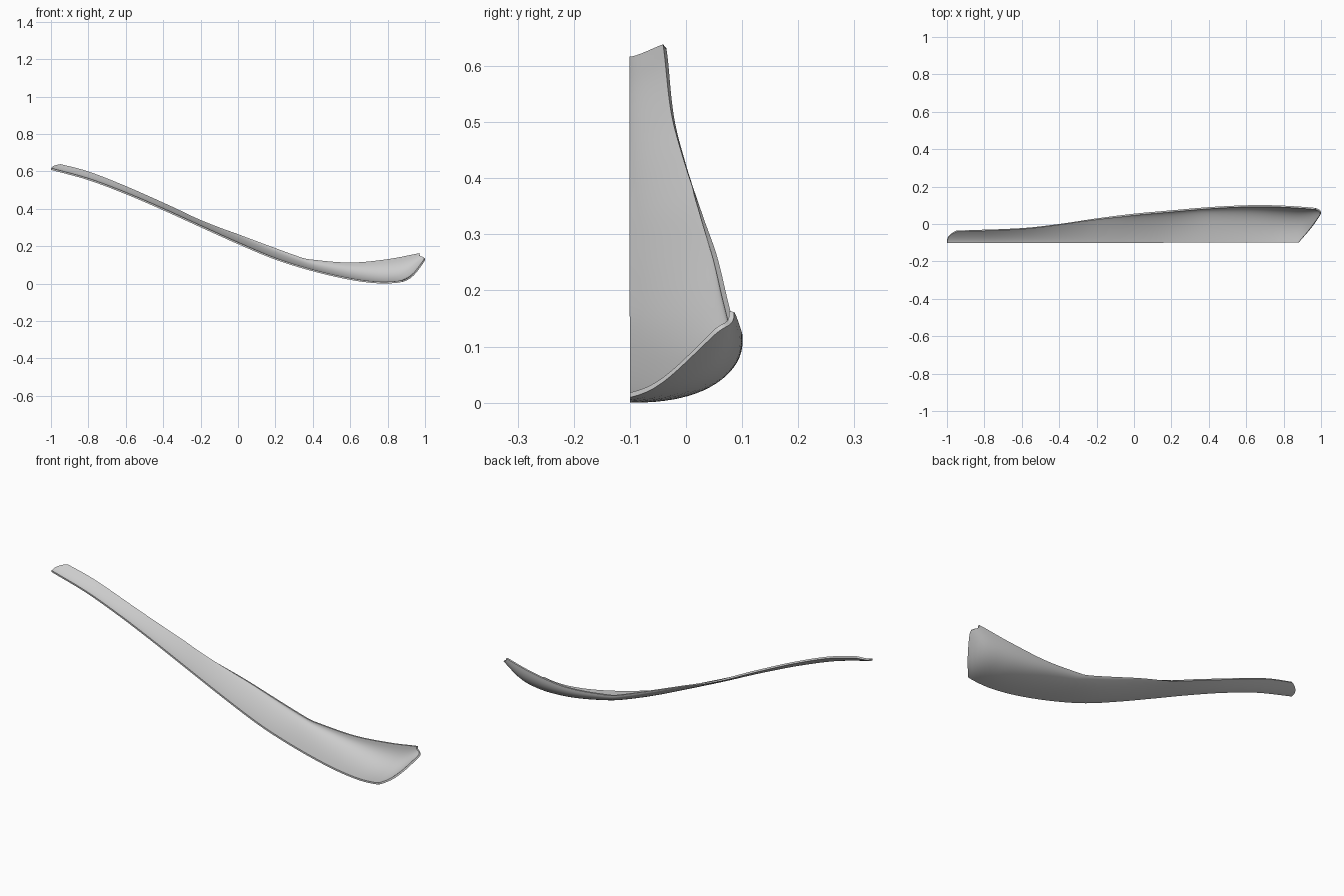
import bpy
import bmesh
import math

default_cube = bpy.data.objects.get("Cube")
if default_cube:
    bpy.data.objects.remove(default_cube, do_unlink=True)

LENGTH_STEPS = 80
CROSS_STEPS = 20
FRONT_Y = -0.1
THICKNESS = 0.009


def curve(points, x):
    """Smooth interpolation through a few profile points."""
    last = len(points) - 1
    x = min(max(x, points[0][0]), points[last][0])

    def slope(i):
        a, b = points[max(i - 1, 0)], points[min(i + 1, last)]
        return (b[1] - a[1]) / (b[0] - a[0])

    for i in range(last):
        (xa, ya), (xb, yb) = points[i], points[i + 1]
        if x <= xb:
            span = xb - xa
            t = (x - xa) / span
            ease = t * t * (3 - 2 * t)
            bend = t * (1 - t) * span
            return (ya + (yb - ya) * ease
                    + bend * ((1 - t) * slope(i) - t * slope(i + 1)))
    return points[last][1]


# Side profile of the keel, side profile of the rim, and plan of the rim
keel = [(-1, .608), (-.8, .553), (-.6, .478), (-.4, .392), (-.2, .301),
        (0, .211), (.2, .128), (.4, .066), (.6, .02), (.75, .001),
        (.85, .004), (.9, .016), (.94, .04), (1, .1)]
rim = [(-1, .642), (-.95, .632), (-.8, .592), (-.6, .513), (-.4, .424),
       (-.2, .333), (0, .262), (.2, .188), (.34, .138), (.38, .129),
       (.6, .112), (.8, .13), (.97, .162), (1, .168)]
plan = [(-1, -.037), (-.95, -.035), (-.6, -.022), (-.4, 0), (-.2, .03),
        (0, .055), (.2, .073), (.4, .09), (.6, .1), (.75, .1),
        (.9, .092), (1, .083)]
# Slanted tip outline, measured across the width
tip = [(0, .88), (.4, .945), (.78, .993), (.9, 1), (.97, .988), (1, .97)]


def section(t, x):
    """Height across the width: shallow on the handle, a deep scoop at the tip."""
    scoop = 1 - max(0, 1 - t ** 2.4) ** (1 / 2.4)
    shallow = t ** 1.6
    blend = min(max((x + .3) / .7, 0), 1)
    return shallow + (scoop - shallow) * blend


def surface_point(s, t):
    start = -1 + .05 * t ** 3
    x = start + (curve(tip, t) - start) * s
    y = FRONT_Y + (curve(plan, x) - FRONT_Y) * t
    low = curve(keel, x)
    return x, y, low + (curve(rim, x) - low) * section(t, x)


# Curved shell: loft the sections from handle to tip
bm = bmesh.new()
rows = []
for i in range(LENGTH_STEPS + 1):
    row = []
    for j in range(CROSS_STEPS + 1):
        t = math.sin(j / CROSS_STEPS * math.pi / 2)
        row.append(bm.verts.new(surface_point(i / LENGTH_STEPS, t)))
    rows.append(row)
for a, b in zip(rows, rows[1:]):
    for j in range(CROSS_STEPS):
        bm.faces.new((a[j], b[j], b[j + 1], a[j + 1]))
mesh = bpy.data.meshes.new("curved_shell")
bm.to_mesh(mesh)
bm.free()
shell = bpy.data.objects.new("curved_shell", mesh)
bpy.context.collection.objects.link(shell)

# Plain grey material
grey = bpy.data.materials.new("plain_grey")
grey.use_nodes = True
colour = (.6, .6, .6, 1)
grey.diffuse_color = colour
grey.node_tree.nodes["Principled BSDF"].inputs["Base Color"].default_value = colour
mesh.materials.append(grey)

# Wall thickness grows towards the hollow side
bpy.ops.object.select_all(action="DESELECT")
shell.select_set(True)
bpy.context.view_layer.objects.active = shell
wall = shell.modifiers.new("wall", "SOLIDIFY")
wall.thickness = THICKNESS
wall.offset = 1
bpy.ops.object.modifier_apply(modifier=wall.name)
bpy.ops.object.shade_smooth_by_angle(angle=math.radians(40))
